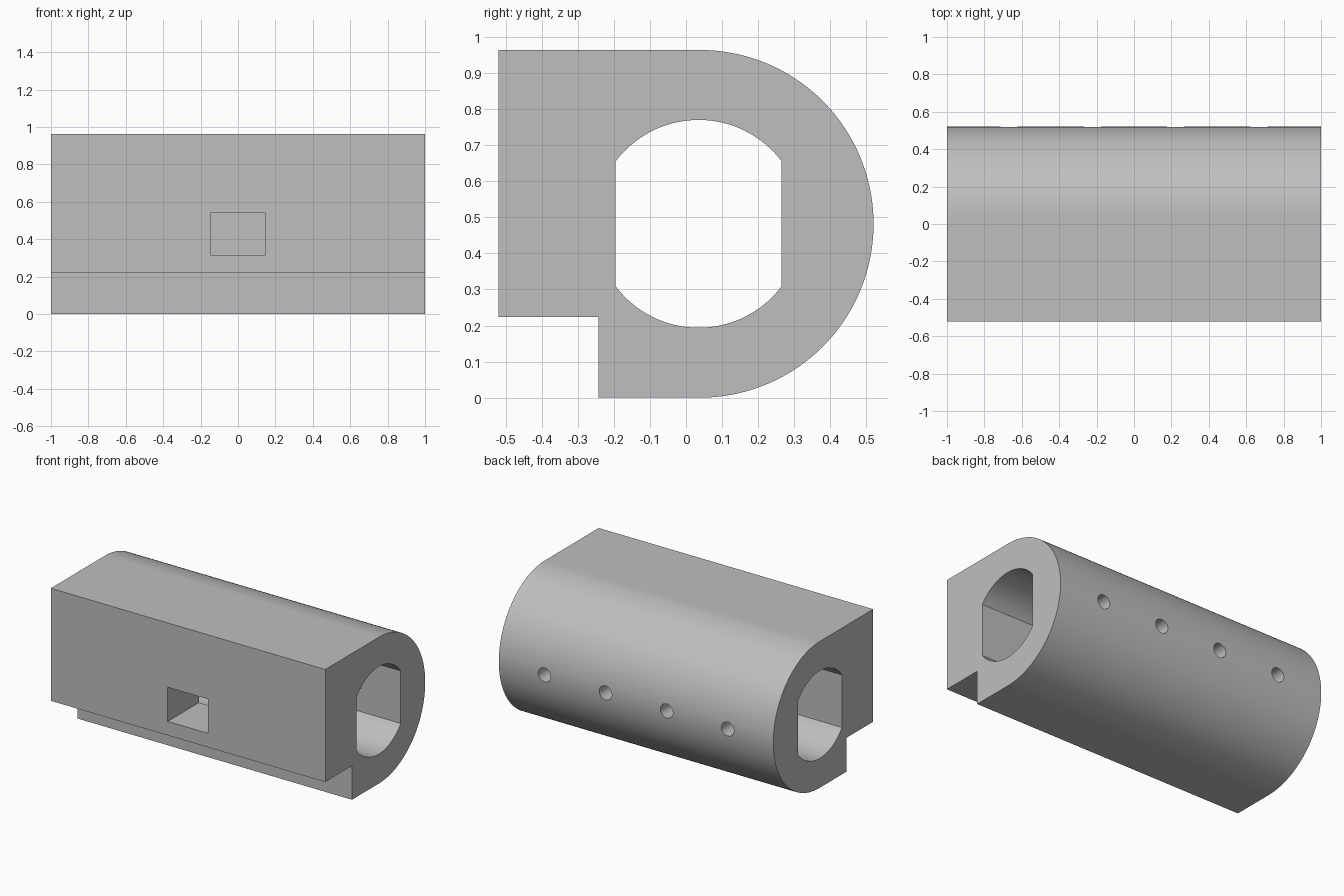
import bpy, bmesh
from math import sin, cos, pi, asin, radians

if "Cube" in bpy.data.objects:
    bpy.data.objects.remove(bpy.data.objects["Cube"], do_unlink=True)

grey = bpy.data.materials.new("plain grey")
grey.use_nodes = True
colour = (0.52, 0.52, 0.52, 1)
grey.diffuse_color = colour
grey.node_tree.nodes["Principled BSDF"].inputs["Base Color"].default_value = colour


def new_object(name, bm):
    bmesh.ops.recalc_face_normals(bm, faces=bm.faces)
    mesh = bpy.data.meshes.new(name)
    bm.to_mesh(mesh)
    bm.free()
    mesh.materials.append(grey)
    obj = bpy.data.objects.new(name, mesh)
    bpy.context.collection.objects.link(obj)
    return obj


def prism(name, outline, axis, start, end):
    """Extrude an outline of point pairs along x or y."""
    def place(p, t):
        return (t, p[0], p[1]) if axis == "x" else (p[0], t, p[1])
    bm = bmesh.new()
    face = bm.faces.new([bm.verts.new(place(p, start)) for p in outline])
    new = bmesh.ops.extrude_face_region(bm, geom=[face])["geom"]
    shift = [b - a for a, b in zip(place((0, 0), start), place((0, 0), end))]
    bmesh.ops.translate(bm, vec=shift, verts=[v for v in new if isinstance(v, bmesh.types.BMVert)])
    return new_object(name, bm)


def arc(centre, radius, a0, a1, steps):
    return [(centre[0] + radius * cos(a0 + (a1 - a0) * i / steps),
             centre[1] + radius * sin(a0 + (a1 - a0) * i / steps)) for i in range(steps + 1)]


# Body: square front with a step underneath, half-round back
mid = 0.482
body = prism("housing_body",
             [(-0.52, 0.964), (-0.52, 0.223), (-0.242, 0.223), (-0.242, 0)]
             + arc((0.038, mid), mid, -pi / 2, pi / 2, 72), "x", -1, 1)

# Bore: circle with flat front and back walls
bore_radius, half_width = 0.288, 0.23
side = asin(half_width / bore_radius)
centre = (0.035, mid)
bore = prism("bore_cutter",
             arc(centre, bore_radius, pi / 2 - side, pi / 2 + side, 32)
             + arc(centre, bore_radius, -pi / 2 - side, -pi / 2 + side, 32), "x", -1.1, 1.1)

# Front window opening into the bore
window = prism("window_cutter",
               [(-0.148, 0.315), (0.146, 0.315), (0.146, 0.54), (-0.148, 0.54)], "y", -0.6, 0)
cutters = [bore, window]

# Row of screw holes in the back
for i in range(4):
    x = (i - 1.5) * 0.445
    cutters.append(prism("screw_hole_cutter", arc((x, mid), 0.046, 0, 2 * pi, 32)[:-1],
                         "y", 0.1, 0.6))

bpy.ops.object.select_all(action="DESELECT")
bpy.context.view_layer.objects.active = body
body.select_set(True)
for cutter in cutters:
    cutter.hide_render = True
    mod = body.modifiers.new("cut", "BOOLEAN")
    mod.operation = "DIFFERENCE"
    mod.solver = "EXACT"
    mod.object = cutter
    bpy.ops.object.modifier_apply(modifier=mod.name)
    bpy.data.objects.remove(cutter, do_unlink=True)

# Smooth curves, crisp edges
bpy.ops.object.shade_smooth_by_angle(angle=radians(30))
body.modifiers.new("flat_face_normals", "WEIGHTED_NORMAL").keep_sharp = True
